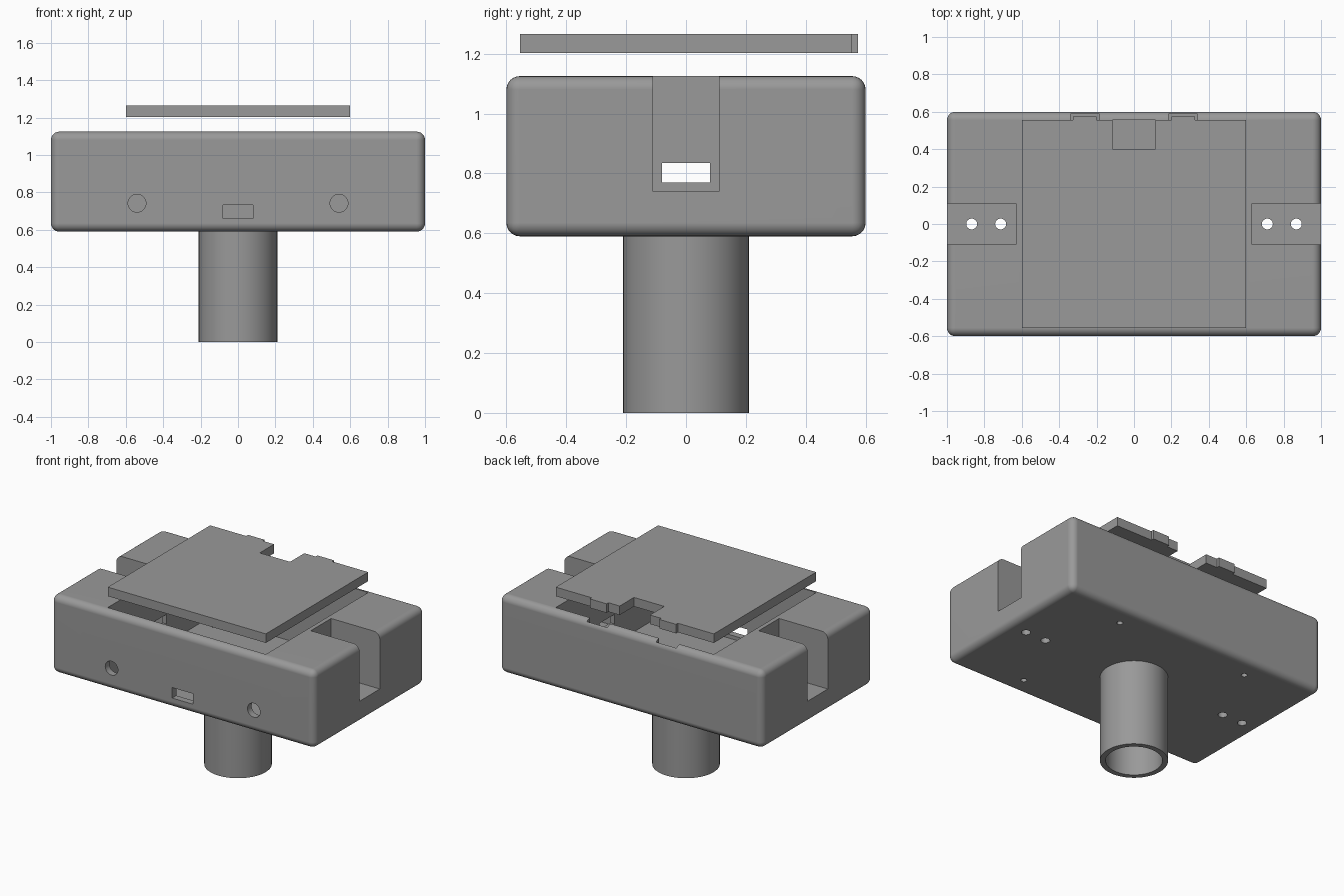
import bpy, bmesh, math
from mathutils import Matrix

if "Cube" in bpy.data.objects:
    bpy.data.objects.remove(bpy.data.objects["Cube"])

grey = bpy.data.materials.new("grey plastic")
grey.diffuse_color = (0.32, 0.32, 0.32, 1)
grey.use_nodes = True
grey.node_tree.nodes["Principled BSDF"].inputs["Base Color"].default_value = grey.diffuse_color


def finish(name, bm):
    bmesh.ops.recalc_face_normals(bm, faces=bm.faces)
    mesh = bpy.data.meshes.new(name)
    bm.to_mesh(mesh)
    bm.free()
    mesh.materials.append(grey)
    obj = bpy.data.objects.new(name, mesh)
    bpy.context.collection.objects.link(obj)
    return obj


def box(name, x0, x1, y0, y1, z0, z1, radius=0):
    bm = bmesh.new()
    bmesh.ops.create_cube(bm, size=1)
    for v in bm.verts:
        v.co = (x1 if v.co.x > 0 else x0, y1 if v.co.y > 0 else y0,
                z1 if v.co.z > 0 else z0)
    if radius:
        bmesh.ops.bevel(bm, geom=bm.edges[:], offset=radius, segments=6,
                        profile=0.5, affect='EDGES')
    return finish(name, bm)


def rod(name, centre, radius, length, along_y=False, sides=32):
    bm = bmesh.new()
    turn = Matrix.Rotation(math.pi / 2, 4, 'X') if along_y else Matrix()
    bmesh.ops.create_cone(bm, cap_ends=True, segments=sides, radius1=radius,
                          radius2=radius, depth=length,
                          matrix=Matrix.Translation(centre) @ turn)
    return finish(name, bm)


def activate(obj):
    bpy.ops.object.select_all(action='DESELECT')
    obj.select_set(True)
    bpy.context.view_layer.objects.active = obj


def boolean(target, tool, operation='DIFFERENCE'):
    mod = target.modifiers.new("boolean", 'BOOLEAN')
    mod.operation = operation
    mod.solver = 'EXACT'
    mod.object = tool
    activate(target)
    bpy.ops.object.modifier_apply(modifier=mod.name)
    bpy.data.objects.remove(tool, do_unlink=True)


def smooth(obj):
    activate(obj)
    bpy.ops.object.shade_smooth_by_angle(angle=math.radians(30))
    mod = obj.modifiers.new("weighted normals", 'WEIGHTED_NORMAL')
    mod.keep_sharp = True


# Rounded housing with an open cavity
BOTTOM, TOP, FLOOR = 0.59, 1.125, 0.635
housing = box("housing", -1, 1, -0.6, 0.6, BOTTOM, TOP, 0.045)
boolean(housing, box("cavity", -0.6, 0.6, -0.555, 0.555, FLOOR, 1.3))

# USB style port in the front wall
boolean(housing, box("port", -0.08, 0.08, -0.7, -0.5, 0.66, 0.732))

for s in (-1, 1):
    # Strap slot, cable window and its two screw holes
    a, b = sorted((s * 0.63, s * 1.1))
    boolean(housing, box("slot", a, b, -0.11, 0.11, 0.74, 1.3))
    a, b = sorted((s * 0.58, s * 0.65))
    boolean(housing, box("window", a, b, -0.08, 0.08, 0.77, 0.835))
    for x in (0.713, 0.868):
        boolean(housing, rod("screw hole", (s * x, 0, 0.67), 0.029, 0.3))
    # Round front hole
    boolean(housing, rod("front hole", (s * 0.54, -0.6, 0.742), 0.048, 0.2, True))
    # Latch recess in the rear wall
    a, b = sorted((s * 0.185, s * 0.34))
    boolean(housing, box("recess", a, b, 0.5, 0.588, TOP - 0.063, 1.3))
    # Small holes in the floor corners
    for y in (-0.46, 0.46):
        boolean(housing, rod("floor hole", (s * 0.5, y, 0.6), 0.019, 0.2, sides=24))
smooth(housing)

# Raised lid with a rear notch and two latch tabs
lid = box("lid", -0.6, 0.6, -0.555, 0.555, 1.203, 1.265)
boolean(lid, box("notch", -0.115, 0.115, 0.4, 0.7, 1.1, 1.4))
for s in (-1, 1):
    a, b = sorted((s * 0.2, s * 0.327))
    boolean(lid, box("tab", a, b, 0.5, 0.575, 1.203, 1.265), 'UNION')

# Hollow mounting tube under the housing
tube = rod("mounting_tube", (0, 0, 0.2975), 0.21, 0.595, sides=64)
boolean(tube, rod("bore", (0, 0, 0.285), 0.175, 0.61, sides=64))
smooth(tube)
